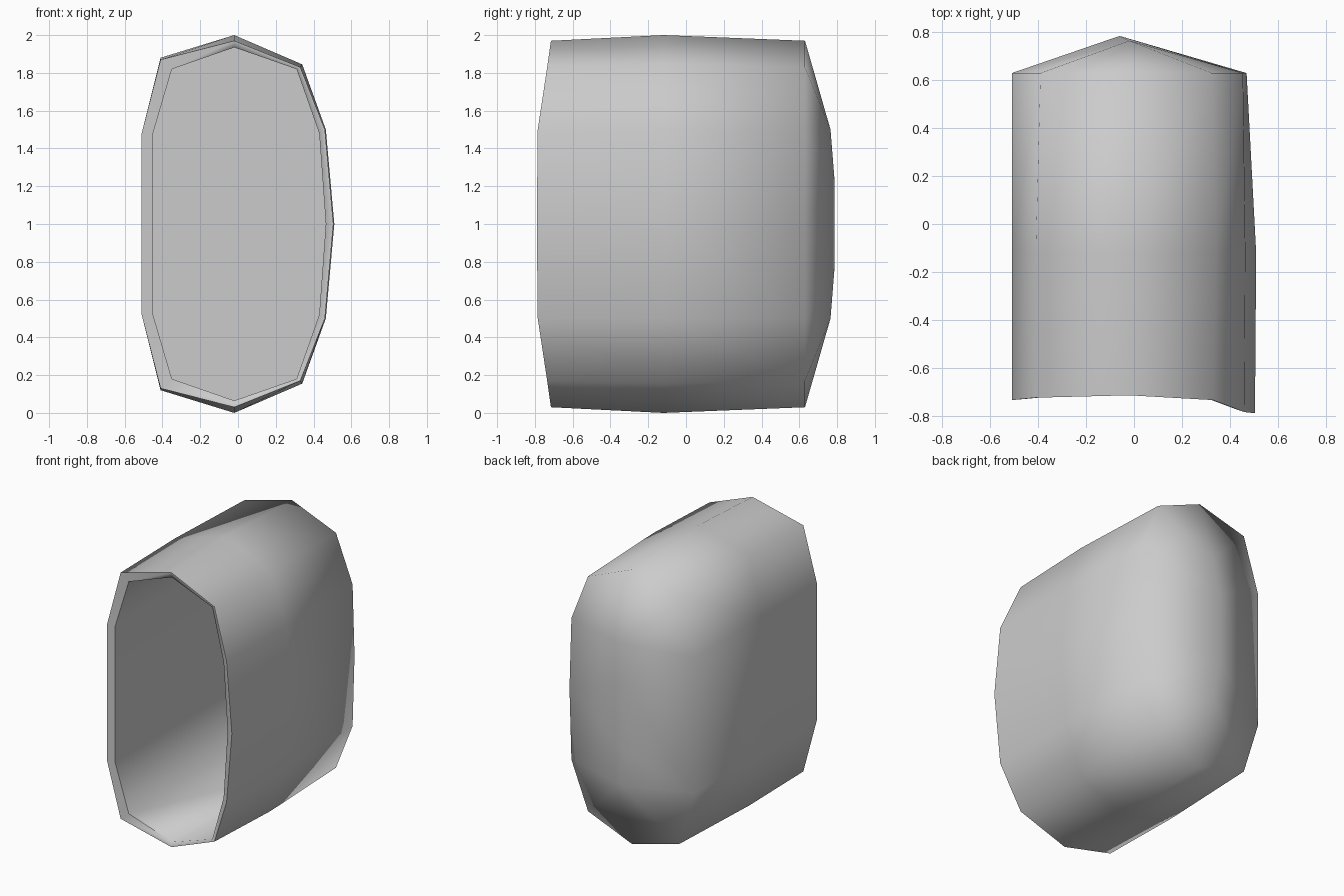
import bpy, bmesh, math

cube = bpy.data.objects.get("Cube")
if cube:
    bpy.data.objects.remove(cube, do_unlink=True)

grey = bpy.data.materials.new("plain grey")
grey.use_nodes = True
grey.diffuse_color = (0.6, 0.6, 0.6, 1)
grey.node_tree.nodes["Principled BSDF"].inputs["Base Color"].default_value = (0.6, 0.6, 0.6, 1)

bm = bmesh.new()


def ring(upper, middle):
    """Upper half from the -x side over the top, middle point at +x, mirrored below."""
    lower = [(x, y, 2 - z) for x, y, z in reversed(upper)]
    return [bm.verts.new(p) for p in upper + [middle] + lower]


def bridge(a, b):
    n = len(a)
    for i in range(n):
        j = (i + 1) % n
        bm.faces.new((a[i], a[j], b[j], b[i]))


# Outer shell: front rim, bulged middle and back shoulder
front = ring([(-.51, -.735, 1.48), (-.41, -.725, 1.87), (-.02, -.715, 1.97),
              (.33, -.735, 1.83), (.46, -.785, 1.5)], (.505, -.79, 1))
middle = ring([(-.51, -.12, 1.48), (-.41, -.12, 1.88), (-.02, -.12, 2),
               (.34, -.12, 1.845), (.465, -.12, 1.5)], (.51, -.12, 1))
back = ring([(-.51, .63, 1.48), (-.39, .63, 1.87), (-.02, .63, 1.97),
             (.325, .63, 1.83), (.455, .63, 1.5)], (.47, .63, 1))

# Hollow inside with a flat end
lip = ring([(-.45, -.73, 1.48), (-.35, -.72, 1.82), (-.02, -.71, 1.935),
            (.31, -.73, 1.82), (.43, -.775, 1.48)], (.465, -.78, 1))
inner = [bm.verts.new((v.co.x, .57, v.co.z)) for v in lip]

for a, b in ((front, middle), (middle, back), (lip, front), (inner, lip)):
    bridge(a, b)
bm.faces.new(inner)

# Ridged back cap
r1, r2, r3, r4 = [bm.verts.new(p) for p in (
    (-.02, .765, 1.5), (-.06, .785, 1.25), (-.06, .785, .75), (-.02, .765, .5))]
l1, l2, top, a1, a2, mid, b2, b1, bottom, m2, m1 = back
for f in ((l1, l2, r1), (l2, top, r1), (top, a1, r1), (a1, a2, r1),
          (a2, r2, r1), (a2, mid, r2), (mid, r3, r2), (mid, b2, r3),
          (b2, r4, r3), (b2, b1, r4), (b1, bottom, r4), (bottom, m2, r4),
          (m2, m1, r4), (m1, r3, r4), (m1, l1, r2, r3), (l1, r1, r2)):
    bm.faces.new(f)

bmesh.ops.recalc_face_normals(bm, faces=bm.faces)
mesh = bpy.data.meshes.new("hollow_shell")
bm.to_mesh(mesh)
bm.free()
mesh.materials.append(grey)
shell = bpy.data.objects.new("hollow_shell", mesh)
bpy.context.collection.objects.link(shell)
bpy.context.view_layer.objects.active = shell
shell.select_set(True)
bpy.ops.object.shade_smooth_by_angle(angle=math.radians(80))
